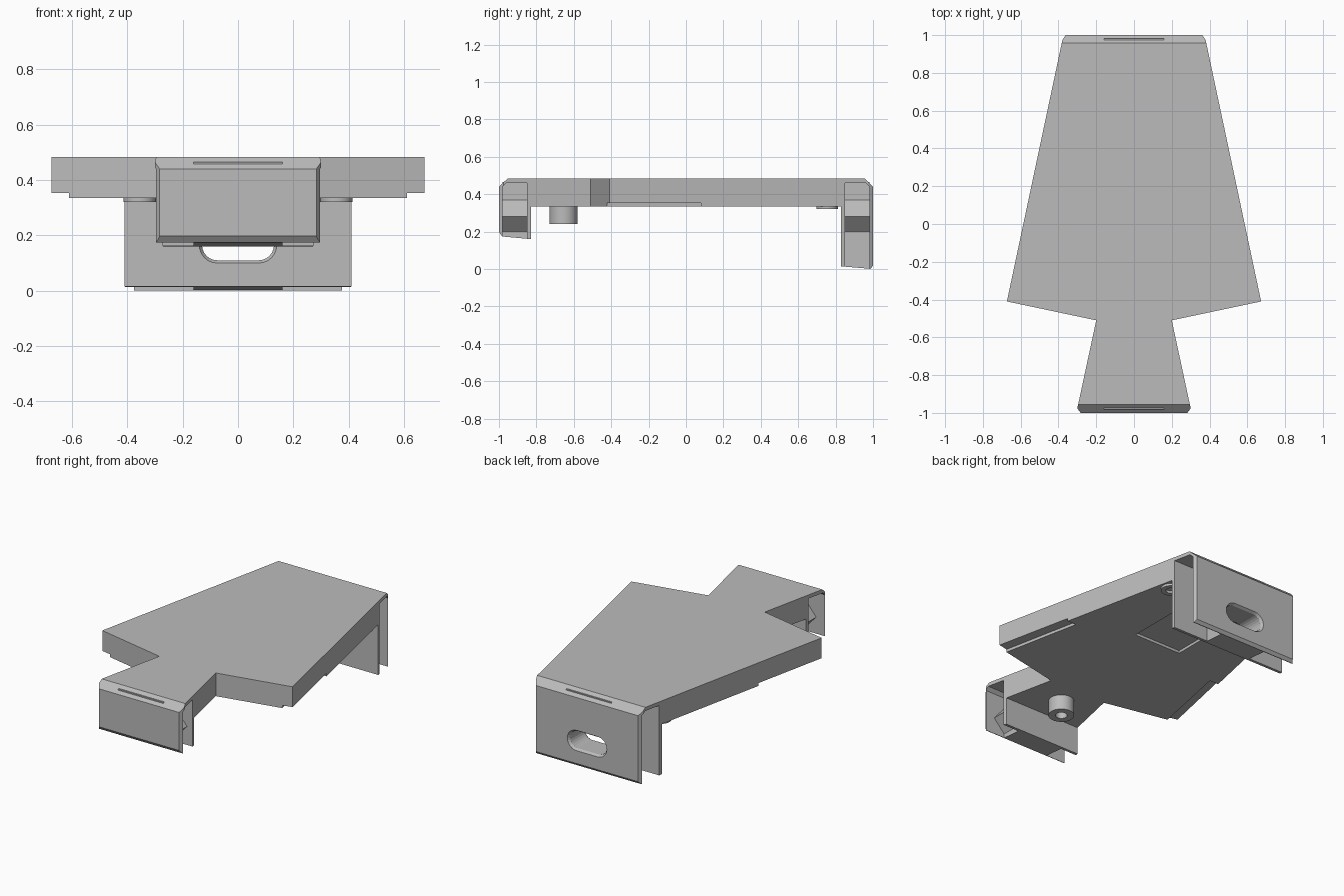
import bpy, bmesh, math
from mathutils import Vector

if "Cube" in bpy.data.objects:
    bpy.data.objects.remove(bpy.data.objects["Cube"])

grey = bpy.data.materials.new("plain grey")
grey.diffuse_color = (0.5, 0.5, 0.5, 1)
grey.use_nodes = True
grey.node_tree.nodes["Principled BSDF"].inputs["Base Color"].default_value = grey.diffuse_color


def loft(name, rings):
    """Solid through a list of equal-length point rings."""
    bm = bmesh.new()
    vs = [[bm.verts.new(p) for p in ring] for ring in rings]
    for a, b in zip(vs, vs[1:]):
        for i in range(len(a)):
            j = (i + 1) % len(a)
            bm.faces.new((a[i], a[j], b[j], b[i]))
    bm.faces.new(vs[0])
    bm.faces.new(vs[-1])
    bmesh.ops.recalc_face_normals(bm, faces=bm.faces)
    me = bpy.data.meshes.new(name)
    bm.to_mesh(me)
    bm.free()
    me.materials.append(grey)
    ob = bpy.data.objects.new(name, me)
    bpy.context.collection.objects.link(ob)
    return ob


def prism(name, pts, axis, lo, hi):
    """Extrude a 2D profile along x, y or z."""
    place = {"x": lambda p, t: (t, p[0], p[1]),
             "y": lambda p, t: (p[0], t, p[1]),
             "z": lambda p, t: (p[0], p[1], t)}[axis]
    return loft(name, [[place(p, t) for p in pts] for t in (lo, hi)])


def boolean(ob, cutter, op="DIFFERENCE", keep=False):
    mod = ob.modifiers.new("cut", "BOOLEAN")
    mod.operation, mod.object, mod.solver = op, cutter, "EXACT"
    bpy.context.view_layer.objects.active = ob
    bpy.ops.object.modifier_apply(modifier=mod.name)
    if not keep:
        bpy.data.objects.remove(cutter)


def mirror_outline(half):
    return half + [(-x, y) for x, y in reversed(half)]


def slot_ring(y, r, z=0.165, half=0.075, n=12):
    pts = []
    for side in (0, 1):
        for i in range(n + 1):
            a = -math.pi / 2 + math.pi * side + math.pi * i / n
            pts.append((half * (1 - 2 * side) + r * math.cos(a), y, z + r * math.sin(a)))
    return pts


def boss(name, x, y, z0, r, hole):
    """Short round stud with a blind hole in its lower end."""
    def ring(rad, z):
        return [(x + rad * math.cos(i * math.tau / 32), y + rad * math.sin(i * math.tau / 32), z)
                for i in range(32)]
    ob = loft(name, [ring(r, 0.345), ring(r, z0), ring(hole, z0), ring(hole, 0.338)])
    bpy.context.view_layer.objects.active = ob
    ob.select_set(True)
    bpy.ops.object.shade_smooth_by_angle(angle=math.radians(30))
    ob.select_set(False)


# Body: side profile with double walls at both ends, trimmed to the plan outline
side = [(-1, .44), (-1, .197), (-.983, .175), (-.98, .175), (-.98, .44), (-.96, .46),
        (-.85, .46), (-.85, .162), (-.83, .16), (-.83, .335),
        (.83, .335), (.83, .015), (.85, .013), (.85, .46), (.96, .46), (.98, .44),
        (.98, .001), (.985, 0), (1, .018), (1, .44), (.957, .483), (-.955, .483)]
body = prism("body", side, "x", -0.8, 0.8)
plan = mirror_outline([(.283, -1.0), (.300, -.975), (.20, -.51), (.673, -.41),
                       (.379, .975), (.362, 1.0)])
boolean(body, prism("plan_cutter", plan, "z", -0.1, 0.6), "INTERSECT")

# Corner chamfers where the end walls meet the top
for s in (-1, 1):
    for y, x in ((-1, .290), (1, .370)):
        d = -math.copysign(1, y)
        ring = [(s * (x - .03), y - d * .02, .52), (s * (x + .02), y - d * .02, .42),
                (s * (x + .03), y - d * .02, .52)]
        tip = [(s * (x + .012), y + d * .06, .52), (s * (x + .0195), y + d * .06, .50),
               (s * (x + .03), y + d * .06, .52)]
        boolean(body, loft("corner_cutter", [ring, tip]))

# Shallow ledges under the wide edges and a pocket under the plate
for s in (-1, 1):
    ledge = [(s * .615, -.45), (s * .75, -.45), (s * .75, .08), (s * .507, .08)]
    boolean(body, prism("ledge_cutter", ledge, "z", .30, .353))
pocket = [(-.165, .21), (.165, .21), (.165, .60), (-.165, .60)]
boolean(body, prism("pocket_cutter", pocket, "z", .30, .352))

# Bridging blocks between the double walls, with pointed flanks
def bridge(name, y0, y1, z0, z1):
    half = [(.16, 0), (.16, .20), (.235, .28), (.16, .37), (.16, .465)]
    rings = []
    for y, z in ((y0, z0), (y1, z1)):
        rings.append([(x, y, h if h else z) for x, h in mirror_outline(half)])
    return loft(name, rings)


bridge("front_bridge", -.982, -.848, .174, .162)
rear = bridge("rear_bridge", .848, .982, .013, .002)

# Rounded slot with flared rims through the rear walls and block
slot = loft("slot_cutter", [slot_ring(.80, .085), slot_ring(.845, .055),
                            slot_ring(.985, .055), slot_ring(1.03, .085)])
boolean(rear, slot, keep=True)
boolean(body, slot)

# Studs under the plate
boss("front_stud", 0, -.655, .24, .075, .034)
for s, label in ((-1, "left"), (1, "right")):
    boss(label + "_rear_stud", s * .355, .755, .32, .058, .03)
